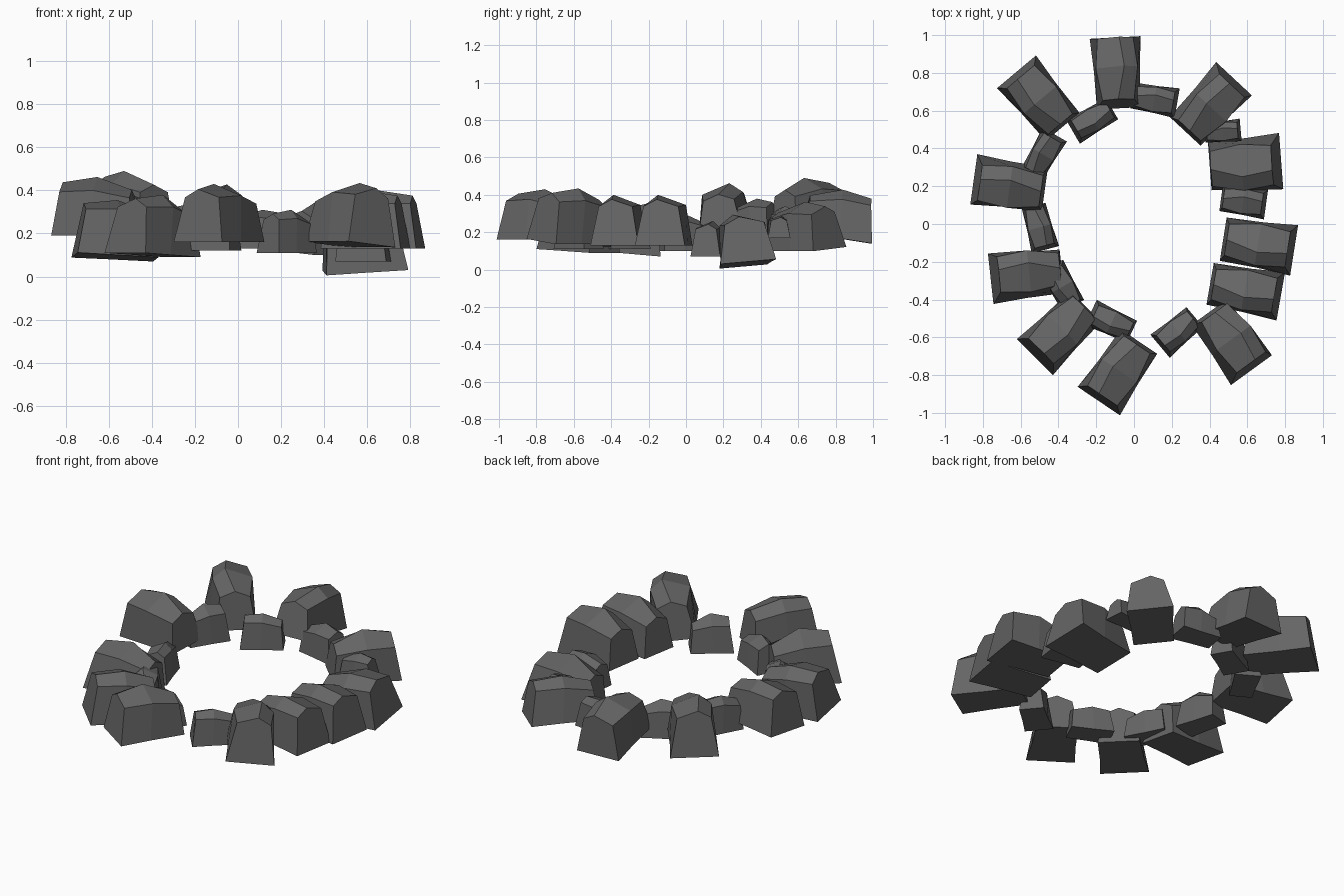
import bpy
import bmesh
import math
from mathutils import Euler, Matrix, Vector

default_cube = bpy.data.objects.get("Cube")
if default_cube:
    bpy.data.objects.remove(default_cube, do_unlink=True)

# Single dark stone colour
stone = bpy.data.materials.new("dark_grey_stone")
stone.use_nodes = True
stone.diffuse_color = (0.13, 0.13, 0.13, 1)
stone.node_tree.nodes["Principled BSDF"].inputs["Base Color"].default_value = stone.diffuse_color
stone.node_tree.nodes["Principled BSDF"].inputs["Roughness"].default_value = 0.9


def cross_section(base_along, base_half, top_along, shoulder_half, shoulder_z, peak_across, peak_z):
    """Five-sided slice of a rock: flat base, two shoulders and a peak."""
    return [Vector(point) for point in (
        (base_along, -base_half, 0),
        (base_along, base_half, 0),
        (top_along, shoulder_half, shoulder_z),
        (top_along, peak_across, peak_z),
        (top_along, -shoulder_half, shoulder_z),
    )]


# Slices of a unit rock from its flared end to its narrow end
SLICES = [
    cross_section(0.5, 0.5, 0.41, 0.35, 0.77, 0.08, 0.91),
    cross_section(0.03, 0.45, -0.01, 0.41, 0.8, 0.15, 1.0),
    cross_section(-0.5, 0.43, -0.45, 0.31, 0.66, 0, 0.78),
]


def add_rock(name, x, y, heading, bottom, top, pitch, roll, width, length):
    """Loft the slices into a faceted rock; a negative width mirrors it."""
    bm = bmesh.new()
    rings = [[bm.verts.new(point) for point in ring] for ring in SLICES]
    for near, far in zip(rings, rings[1:]):
        for i in range(len(near)):
            j = (i + 1) % len(near)
            bm.faces.new((near[i], near[j], far[j], far[i]))
    bm.faces.new(rings[0])
    bm.faces.new(rings[-1])
    size = Matrix.Diagonal((length, width, top - bottom, 1))
    angles = [math.radians(angle) for angle in (roll, pitch, heading)]
    turn = Euler(angles, "XYZ").to_matrix().to_4x4()
    bm.transform(Matrix.Translation((x, y, bottom)) @ turn @ size)
    bmesh.ops.recalc_face_normals(bm, faces=bm.faces)
    mesh = bpy.data.meshes.new(name)
    bm.to_mesh(mesh)
    bm.free()
    mesh.materials.append(stone)
    rock = bpy.data.objects.new(name, mesh)
    bpy.context.collection.objects.link(rock)


# Large rocks point outwards: x, y, heading, bottom, top, pitch, roll, width
LARGE = [
    (-0.09, 0.80, 93, 0.17, 0.43, 9, 0, -0.27),
    (0.40, 0.63, 47, 0.11, 0.36, 0, 5, 0.26),
    (0.59, 0.32, 4, 0.03, 0.30, -4, 5, -0.3),
    (0.66, -0.11, -9, 0.13, 0.40, 0, 0, -0.27),
    (0.59, -0.35, -10, 0.13, 0.40, 0, 0, -0.26),
    (0.51, -0.62, -54, 0.15, 0.44, 0, -6, 0.27),
    (-0.08, -0.78, -124, 0.16, 0.43, 0, 0, -0.27),
    (-0.39, -0.57, -135, 0.1, 0.38, -3, 0, 0.27),
    (-0.57, -0.27, 186, 0.09, 0.36, -3, 5, -0.27),
    (-0.66, 0.21, 172, 0.20, 0.46, 0, -4, -0.27),
    (-0.50, 0.66, 130, 0.20, 0.49, 0, 0, 0.27),
]
for number, place in enumerate(LARGE, 1):
    add_rock(f"large_rock_{number}", *place, length=0.38)

# Small rocks fill the gaps along the inner edge: x, y, heading, bottom, top, width, length
SMALL = [
    (0.11, 0.66, -10, 0.13, 0.31, 0.16, 0.24),
    (0.47, 0.49, 5, 0.17, 0.29, 0.12, 0.19),
    (0.58, 0.12, -8, 0.07, 0.26, 0.16, 0.24),
    (0.23, -0.57, 220, 0.11, 0.31, 0.16, 0.24),
    (-0.12, -0.52, 155, 0.12, 0.30, 0.15, 0.24),
    (-0.38, -0.33, 120, 0.11, 0.29, 0.15, 0.24),
    (-0.50, -0.02, -75, 0.10, 0.30, 0.15, 0.24),
    (-0.48, 0.37, 60, 0.17, 0.38, 0.15, 0.24),
    (-0.22, 0.55, 210, 0.14, 0.34, 0.15, 0.24),
]
for number, (*place, width, length) in enumerate(SMALL, 1):
    add_rock(f"small_rock_{number}", *place, pitch=0, roll=0, width=width, length=length)
